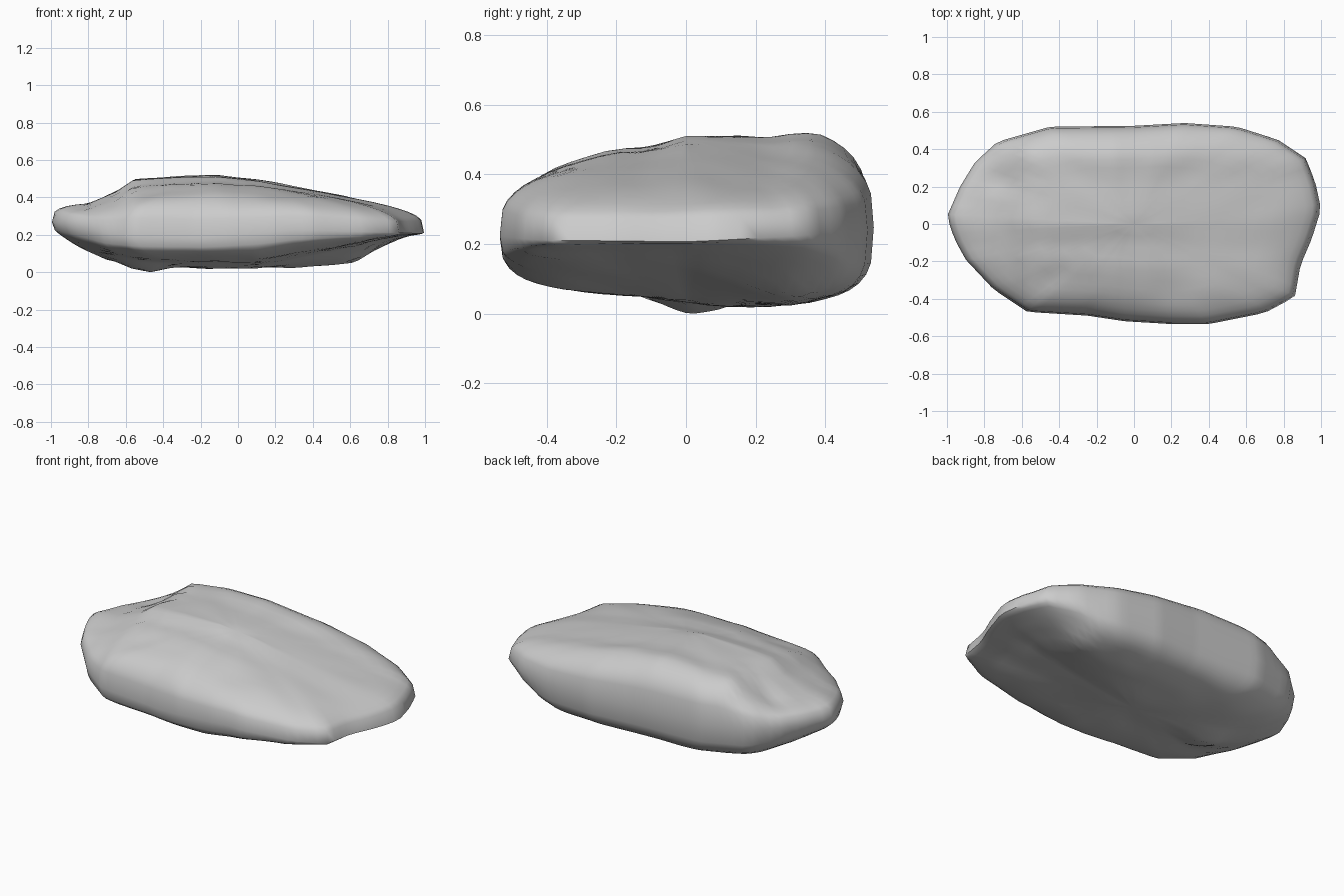
import bpy, bmesh, math
from mathutils import Vector, noise

cube = bpy.data.objects.get("Cube")
if cube:
    bpy.data.objects.remove(cube, do_unlink=True)

SEGMENTS = 120
ROUNDNESS = 3.3

# Plan outline, counter-clockwise from the right end
OUTLINE = [(1, .08), (.97, .22), (.92, .35), (.77, .45), (.55, .52), (.27, .54),
           (0, .525), (-.45, .52), (-.73, .44), (-.85, .33), (-.93, .2), (-1, .04),
           (-.96, -.08), (-.9, -.19), (-.75, -.35), (-.57, -.47), (-.25, -.49),
           (-.05, -.52), (.2, -.535), (.4, -.535), (.7, -.475), (.86, -.39),
           (.89, -.22), (.95, -.08)]

# Upper and lower height profiles along each axis
TOP_X = [(-1, .43), (-.8, .41), (-.7, .45), (-.64, .47), (-.56, .53), (-.1, .535),
         (.1, .51), (.3, .475), (.6, .43), (.9, .395), (1, .4)]
TOP_Y = [(-.54, .43), (-.4, .45), (-.2, .478), (-.12, .48), (0, .51), (.25, .515),
         (.38, .55), (.54, .55)]
LOW_X = [(-1, .18), (-.85, .1), (-.7, .045), (-.5, .03), (.5, .03), (.63, .04),
         (.72, .1), (.9, .18), (1, .2)]
LOW_Y = [(-.54, .07), (-.4, .07), (-.15, .06), (.1, .03), (.4, .02), (.54, 0)]


def clamp(v):
    return max(0, min(1, v))


def profile(points, v):
    if v <= points[0][0]:
        return points[0][1]
    for (a, p), (b, q) in zip(points, points[1:]):
        if v <= b:
            return p + (q - p) * (v - a) / (b - a)
    return points[-1][1]


def rim_height(x, y):
    """Height of the widest line, dipping along the left part of the front."""
    dip = clamp(-y / .45) * clamp((.3 - x) / .5) * clamp((x + 1) / .3)
    return .25 - .03 * x - .06 * dip + .02 * clamp(y / .4)


def bump(x, y, cx, cy, rx, ry):
    return clamp(1 - math.hypot((x - cx) / rx, (y - cy) / ry))


def outline_at(angle):
    """Point where a ray from the centre crosses the outline."""
    ray = Vector((math.cos(angle), math.sin(angle)))
    for i, p in enumerate(OUTLINE):
        a, b = Vector(p), Vector(OUTLINE[(i + 1) % len(OUTLINE)])
        edge = b - a
        den = ray.cross(edge)
        if abs(den) < 1e-9:
            continue
        t, u = a.cross(edge) / den, a.cross(ray) / den
        if t > 0 and -1e-6 <= u <= 1 + 1e-6:
            return ray * t
    return ray


def surface(x, y, s, side):
    """Rock point at fraction s of the outline, on the upper or lower side."""
    rim = rim_height(x, y)
    rounded = max(0, 1 - s ** ROUNDNESS) ** (1 / ROUNDNESS)
    if side > 0:
        # The front step fades into a flat slope towards the right
        across = profile(TOP_Y, y)
        across += max(0, .51 - across) * .5 * clamp(x / .4)
        rise = (profile(TOP_X, x) - rim) * (across - rim) / (.52 - rim)
        # Hollows on the left shoulder
        rise -= .03 * bump(x, y, -.72, .23, .1, .1)
        rise -= .02 * bump(x, y, -.45, -.3, .3, .14)
    else:
        rise = (rim - profile(LOW_X, x)) * (rim - profile(LOW_Y, y)) / (rim - .025)
        # Undercut at the front right, and the pointed foot at the left
        rise *= 1 - .5 * clamp((x - .1) / .5) * clamp((.3 - y) / .3)
        rise += .05 * bump(x, y, -.5, 0, .17, .15)
    rough = noise.noise(Vector((x * 5, y * 7, side * 3))) * .006 * rounded
    return Vector((x, y, rim + side * rise * rounded + rough))


# Rock body: upper rings, rim and lower rings lofted together
fractions = [.12, .24, .36, .47, .57, .66, .74, .81, .87, .92, .96, .985]
rings = [(s, 1) for s in fractions] + [(1, 1)] + [(s, -1) for s in reversed(fractions)]
border = [outline_at(math.tau * i / SEGMENTS) for i in range(SEGMENTS)]

bm = bmesh.new()
grid = [[bm.verts.new(surface(p.x * s, p.y * s, s, side)) for p in border]
        for s, side in rings]
top = bm.verts.new(surface(0, 0, 0, 1))
bottom = bm.verts.new(surface(0, 0, 0, -1))
for i in range(SEGMENTS):
    j = (i + 1) % SEGMENTS
    bm.faces.new((top, grid[0][i], grid[0][j]))
    bm.faces.new((bottom, grid[-1][j], grid[-1][i]))
    for a, b in zip(grid, grid[1:]):
        bm.faces.new((a[i], b[i], b[j], a[j]))
bmesh.ops.recalc_face_normals(bm, faces=bm.faces)

# Rest the rock on the ground
base = min(v.co.z for v in bm.verts)
for v in bm.verts:
    v.co.z -= base

mesh = bpy.data.meshes.new("rock")
bm.to_mesh(mesh)
bm.free()
rock = bpy.data.objects.new("rock", mesh)
bpy.context.collection.objects.link(rock)

# Stone colour
stone = bpy.data.materials.new("stone_grey")
stone.use_nodes = True
colour = (.6, .6, .6, 1)
stone.diffuse_color = colour
stone.node_tree.nodes["Principled BSDF"].inputs["Base Color"].default_value = colour
mesh.materials.append(stone)

bpy.context.view_layer.objects.active = rock
rock.select_set(True)
bpy.ops.object.shade_smooth_by_angle(angle=math.radians(60))
